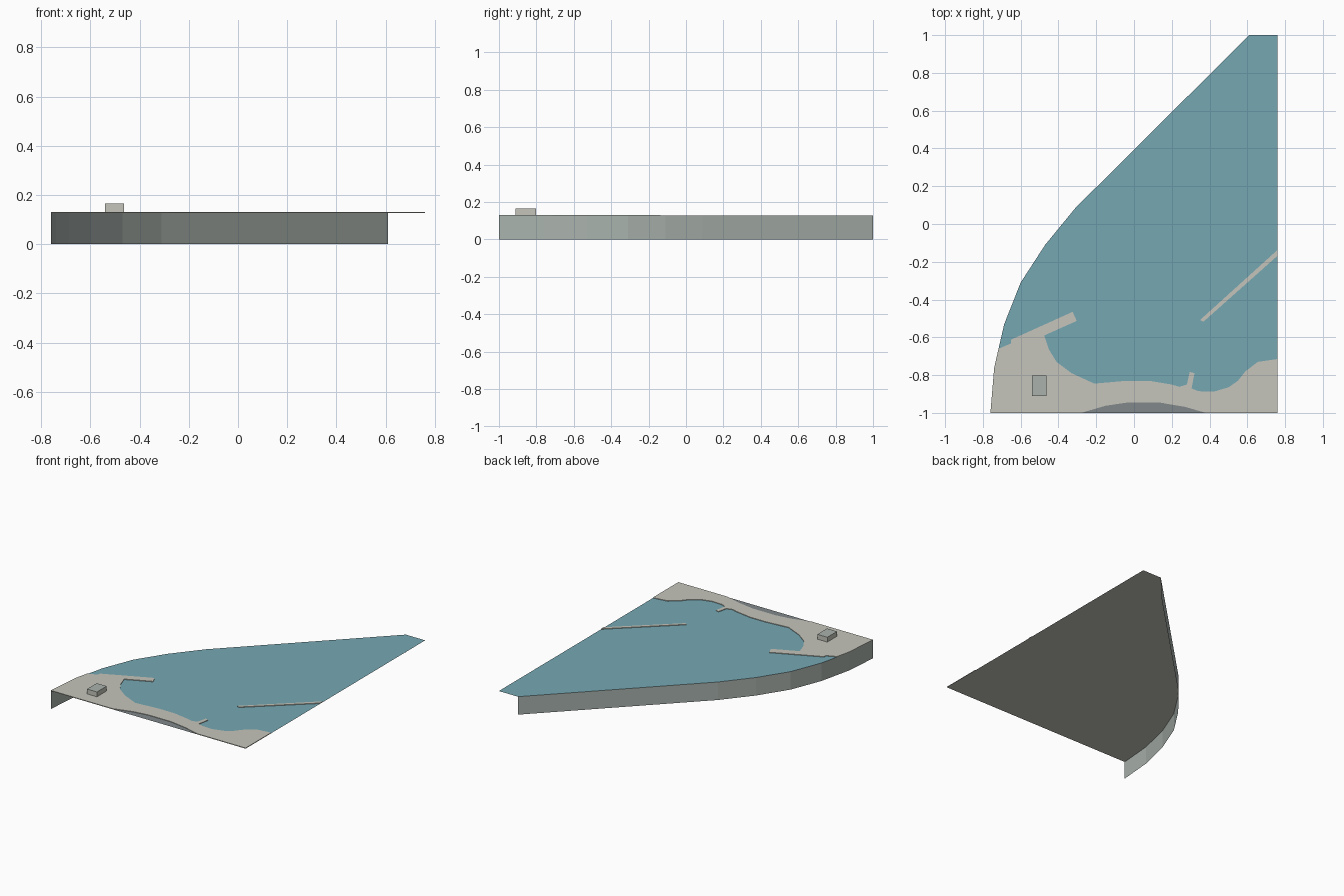
import bpy, bmesh

if "Cube" in bpy.data.objects:
    bpy.data.objects.remove(bpy.data.objects["Cube"])

WATER, LAND = 0.127, 0.131


def material(name, rgb):
    m = bpy.data.materials.new(name)
    m.diffuse_color = (*rgb, 1)
    m.use_nodes = True
    m.node_tree.nodes["Principled BSDF"].inputs["Base Color"].default_value = m.diffuse_color
    return m


sand = material("sand", (0.56, 0.56, 0.50))
blue = material("water", (0.18, 0.39, 0.45))
stone = material("stone", (0.40, 0.45, 0.42))
asphalt = material("asphalt", (0.22, 0.25, 0.26))


def finish(name, bm, *mats):
    me = bpy.data.meshes.new(name)
    bm.to_mesh(me)
    bm.free()
    for m in mats:
        me.materials.append(m)
    ob = bpy.data.objects.new(name, me)
    bpy.context.collection.objects.link(ob)
    return ob


def plate(name, pts, z, mat, skirt=0.0, up=True):
    """Flat outline at height z, with an optional edge hanging below it."""
    bm = bmesh.new()
    top = [bm.verts.new((x, y, z)) for x, y in pts]
    f = bm.faces.new(top)
    f.normal_update()
    if (f.normal.z > 0) != up:
        f.normal_flip()
    if skirt:
        low = [bm.verts.new((x, y, z - skirt)) for x, y in pts]
        n = len(pts)
        for i in range(n):
            j = (i + 1) % n
            bm.faces.new((top[i], low[i], low[j], top[j]))
        bmesh.ops.recalc_face_normals(bm, faces=bm.faces[:])
        f.normal_update()
        if f.normal.z < 0:
            bmesh.ops.reverse_faces(bm, faces=bm.faces[:])
    return finish(name, bm, mat)


# Curved west edge, then the straight remaining corners
edge = [(0.61, 1), (-0.31, 0.085), (-0.47, -0.11), (-0.60, -0.31),
        (-0.687, -0.53), (-0.74, -0.76), (-0.76, -1)]
outline = edge + [(0.76, -1), (0.76, 1)]

# Seabed underside and water surface
plate("seabed", outline, WATER - 0.001, sand, up=False)
plate("water", outline, WATER, blue)

# Retaining wall along the curved edge only
bm = bmesh.new()
rows = [[bm.verts.new((x, y, z)) for x, y in edge] for z in (0, WATER)]
for i in range(len(edge) - 1):
    bm.faces.new((rows[0][i + 1], rows[0][i], rows[1][i], rows[1][i + 1])).normal_flip()
bmesh.ops.reverse_faces(bm, faces=bm.faces[:])
finish("retaining_wall", bm, stone)

# Shore: breakwater, bay, small pier and east headland
breakwater = [(-0.717, -0.66), (-0.65, -0.632), (-0.65, -0.612),
              (-0.325, -0.465), (-0.303, -0.513), (-0.475, -0.59)]
bay = [(-0.45, -0.665), (-0.41, -0.73), (-0.33, -0.79), (-0.21, -0.845),
       (-0.04, -0.83), (0.08, -0.83), (0.20, -0.85), (0.24, -0.862)]
pier = [(0.28, -0.85), (0.295, -0.783), (0.32, -0.79), (0.305, -0.87)]
headland = [(0.34, -0.885), (0.42, -0.888), (0.50, -0.865), (0.55, -0.83),
            (0.59, -0.78), (0.655, -0.73), (0.76, -0.715), (0.76, -1)]
road = [(0.38, -1), (0.27, -0.968), (0.14, -0.946), (-0.04, -0.946),
        (-0.15, -0.962), (-0.28, -1)]
shore = breakwater + bay + pier + headland + road + [(-0.76, -1), (-0.74, -0.76)]
plate("shore", shore, LAND, sand, skirt=LAND - WATER)

# Sunken road patch at the front edge
plate("road_patch", road, WATER + 0.001, asphalt)

# Long jetty
plate("jetty", [(0.35, -0.508), (0.368, -0.517), (0.76, -0.168), (0.76, -0.137)],
      LAND, sand, skirt=LAND - WATER)

# Harbour building with a grey roof
bm = bmesh.new()
bmesh.ops.create_cube(bm, size=1)
bmesh.ops.scale(bm, vec=(0.078, 0.108, 0.034), verts=bm.verts)
bmesh.ops.translate(bm, vec=(-0.502, -0.857, LAND + 0.017), verts=bm.verts)
for f in bm.faces:
    f.normal_update()
    f.material_index = int(f.normal.z > 0.5)
finish("harbour_building", bm, sand, stone)
